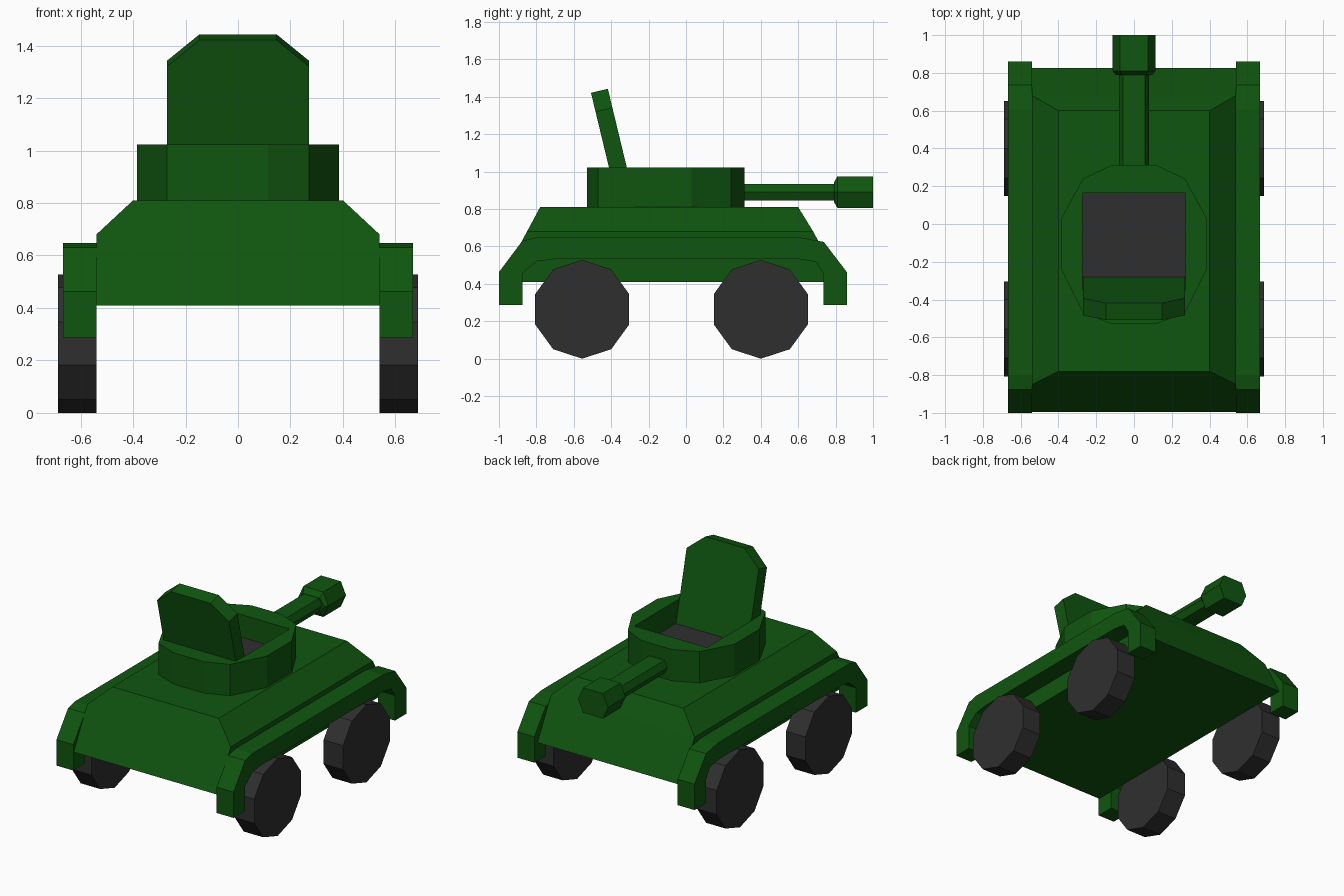
import bpy, bmesh, math

if "Cube" in bpy.data.objects:
    bpy.data.objects.remove(bpy.data.objects["Cube"])


def material(name, color):
    m = bpy.data.materials.new(name)
    m.diffuse_color = (*color, 1)
    m.use_nodes = True
    m.node_tree.nodes["Principled BSDF"].inputs["Base Color"].default_value = m.diffuse_color
    return m


GREEN = material("army_green", (0.005, 0.092, 0.005))
GREY = material("dark_grey", (0.028, 0.028, 0.029))


def loft(name, rings, mats, last_cap_mat=0):
    """Join equal-length rings of points into a closed flat-shaded solid."""
    bm = bmesh.new()
    loops = [[bm.verts.new(p) for p in ring] for ring in rings]
    n = len(loops[0])
    for a, b in zip(loops, loops[1:]):
        for i in range(n):
            j = (i + 1) % n
            bm.faces.new((a[i], a[j], b[j], b[i]))
    bm.faces.new(loops[0][::-1])
    cap = bm.faces.new(loops[-1])
    cap.material_index = last_cap_mat
    bmesh.ops.recalc_face_normals(bm, faces=bm.faces)
    mesh = bpy.data.meshes.new(name)
    bm.to_mesh(mesh)
    bm.free()
    for m in mats:
        mesh.materials.append(m)
    obj = bpy.data.objects.new(name, mesh)
    bpy.context.collection.objects.link(obj)
    return obj


def side_extrude(name, profile, x0, x1, mat):
    return loft(name, [[(x, y, z) for y, z in profile] for x in (x0, x1)], [mat])


# Hull: stacked rectangles with sloped ends and chamfered top sides
hull_levels = [(0.41, 0.54, -0.995, 0.825), (0.68, 0.54, -0.85, 0.68), (0.81, 0.40, -0.78, 0.60)]
loft("hull", [[(-w, f, z), (w, f, z), (w, b, z), (-w, b, z)] for z, w, f, b in hull_levels], [GREEN])

# Fenders and wheels on both sides
fender = [(-1, 0.287), (-1, 0.463), (-0.875, 0.63), (-0.80, 0.648), (0.61, 0.648), (0.737, 0.624),
          (0.86, 0.463), (0.86, 0.287), (0.735, 0.287), (0.735, 0.455), (0.695, 0.517), (0.60, 0.533),
          (-0.70, 0.533), (-0.80, 0.52), (-0.875, 0.455), (-0.875, 0.287)]
R = 0.264
for side, s in (("left", -1), ("right", 1)):
    side_extrude(side + "_fender", fender, s * 0.54, s * 0.667, GREEN)
    for end, yc in (("front", -0.555), ("rear", 0.40)):
        circle = [(yc + R * math.sin(k * math.pi / 5), R + R * math.cos(k * math.pi / 5)) for k in range(10)]
        side_extrude(f"{end}_{side}_wheel", circle, s * 0.54, s * 0.687, GREY)

# Turret: twelve-sided wall around a rectangular opening with a grey floor
half = [(0.115, 0.313), (0.27, 0.24), (0.385, 0.03), (0.385, -0.24), (0.27, -0.47), (0.115, -0.53)]
outline = half + [(-x, y) for x, y in reversed(half)]
opening = [(max(-0.273, min(0.273, x * 1.012)) if abs(x) > 0.2 else x,
            max(-0.35, min(0.165, y))) for x, y in outline]
loft("turret", [[(x, y, 0.80) for x, y in outline], [(x, y, 1.023) for x, y in outline],
                [(x, y, 1.023) for x, y in opening], [(x, y, 0.87) for x, y in opening]],
     [GREEN, GREY], last_cap_mat=1)

# Open hatch leaning over the front of the turret
hatch = [(-0.271, 0.85), (0.271, 0.85), (0.271, 1.342), (0.147, 1.443), (-0.147, 1.443), (-0.271, 1.342)]
face = [(x, -0.316 - 0.241 * (z - 1.02), z) for x, z in hatch]
loft("hatch", [face, [(x, y - 0.09, z - 0.022) for x, y, z in face]], [GREEN])


# Gun barrel and muzzle: six-sided tubes along y
def hexagon(y, flat, wide, tall, zc=0.89):
    return [(wide, y, zc), (flat, y, zc + tall), (-flat, y, zc + tall),
            (-wide, y, zc), (-flat, y, zc - tall), (flat, y, zc - tall)]


loft("gun_barrel", [hexagon(y, 0.057, 0.079, 0.045) for y in (0.25, 0.83)], [GREEN])
loft("muzzle", [hexagon(0.79, 0.062, 0.098, 0.05), hexagon(0.81, 0.075, 0.113, 0.085),
                hexagon(1.0, 0.075, 0.113, 0.085)], [GREEN])
